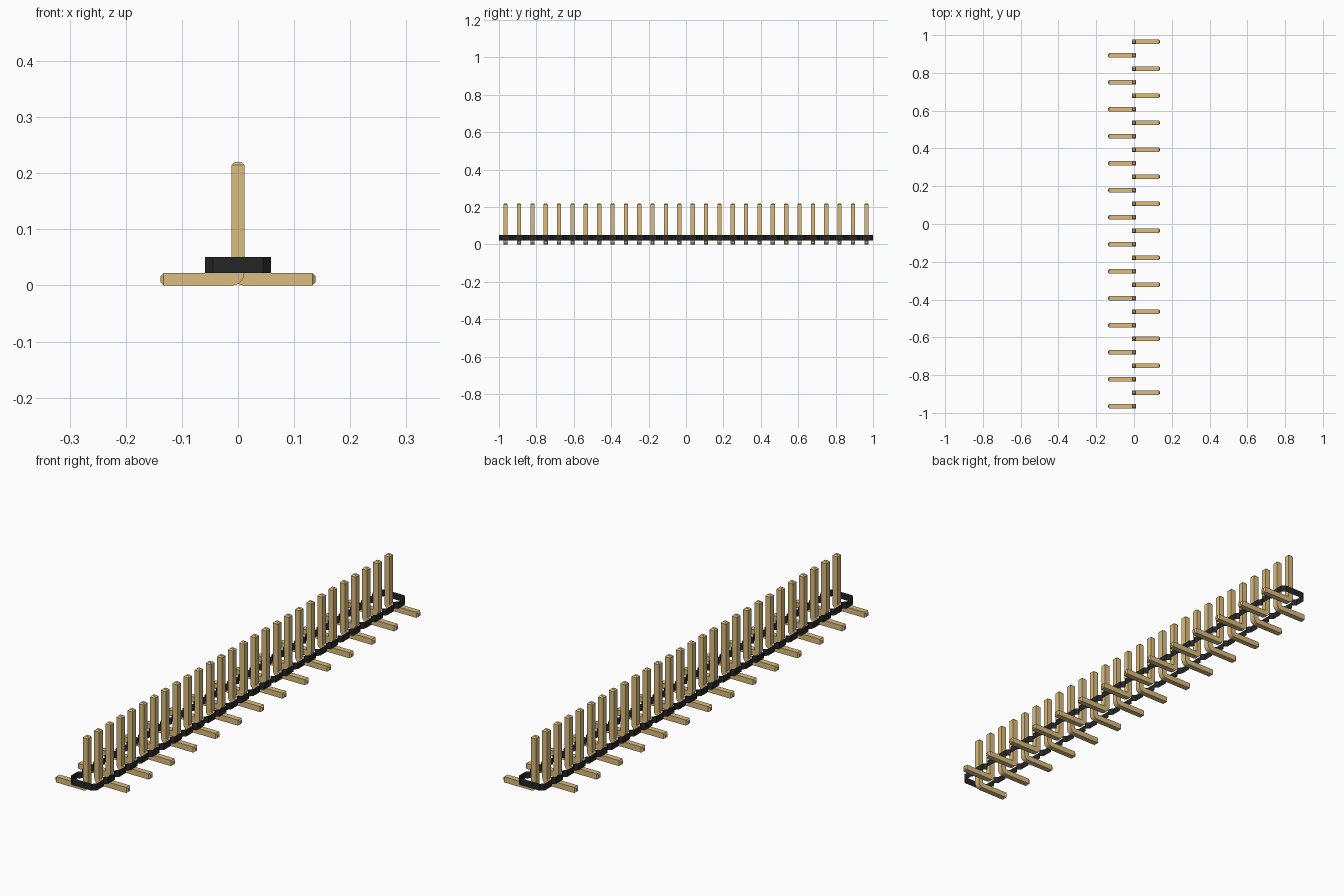
import bpy, bmesh, math

if "Cube" in bpy.data.objects:
    bpy.data.objects.remove(bpy.data.objects["Cube"])

COUNT = 28
PITCH = 2 / COUNT
PIN = 0.0225          # pin thickness
HALF = PIN / 2
TIP = 0.0056          # tip chamfer
TOP, REACH = 0.22, 0.138
WIDTH, NOTCH = 0.0588, 0.014
BASE, HEIGHT = 0.0225, 0.028


def material(name, colour):
    mat = bpy.data.materials.new(name)
    mat.use_nodes = True
    mat.diffuse_color = colour
    mat.node_tree.nodes["Principled BSDF"].inputs["Base Color"].default_value = colour
    return mat


def finish_mesh(bm, name, mat):
    mesh = bpy.data.meshes.new(name)
    bm.to_mesh(mesh)
    bm.free()
    mesh.materials.append(mat)
    return mesh


def add_object(name, mesh):
    obj = bpy.data.objects.new(name, mesh)
    bpy.context.collection.objects.link(obj)
    return obj


gold = material("pale gold metal", (0.708, 0.504, 0.211, 1))
black = material("black plastic", (0.019, 0.019, 0.019, 1))


# Bent square pin: stations of (inner point, outer point, half width)
def pin_mesh():
    small = HALF - TIP
    stations = [((small, TOP), (-small, TOP), small),
                ((HALF, TOP - TIP), (-HALF, TOP - TIP), HALF)]
    steps = 8
    for k in range(steps + 1):
        a = math.pi / 2 * k / steps
        outer = (HALF - PIN * math.cos(a), PIN - PIN * math.sin(a))
        stations.append(((HALF, PIN), outer, HALF))
    stations += [((REACH - TIP, PIN), (REACH - TIP, 0), HALF),
                 ((REACH, PIN - TIP), (REACH, TIP), small)]
    bm = bmesh.new()
    rings = []
    for inner, outer, w in stations:
        corners = [(inner, -w), (inner, w), (outer, w), (outer, -w)]
        rings.append([bm.verts.new((p[0], y, p[1])) for p, y in corners])
    for a, b in zip(rings, rings[1:]):
        for j in range(4):
            n = (j + 1) % 4
            bm.faces.new((a[j], a[n], b[n], b[j]))
    bm.faces.new(rings[0])
    bm.faces.new(rings[-1][::-1])
    bmesh.ops.remove_doubles(bm, verts=bm.verts, dist=1e-5)
    bmesh.ops.recalc_face_normals(bm, faces=bm.faces)
    return finish_mesh(bm, "pin", gold)


# Open housing wall, notched between neighbouring pins
def housing_mesh():
    side = []
    for i in range(COUNT):
        y = -1 + i * PITCH
        side += [(WIDTH - NOTCH, y), (WIDTH, y + NOTCH), (WIDTH, y + PITCH - NOTCH)]
    side.append((WIDTH - NOTCH, 1))
    outline = side + [(-x, -y) for x, y in side]
    bm = bmesh.new()
    low = [bm.verts.new((x, y, BASE)) for x, y in outline]
    high = [bm.verts.new((x, y, BASE + HEIGHT)) for x, y in outline]
    for i in range(len(outline)):
        n = (i + 1) % len(outline)
        bm.faces.new((low[i], low[n], high[n], high[i]))
    return finish_mesh(bm, "housing_wall", black)


add_object("housing_wall", housing_mesh())

# Row of pins with feet alternating right and left
shared = pin_mesh()
for i in range(COUNT):
    pin = add_object(f"pin_{i + 1}", shared)
    pin.location.y = -1 + (i + 0.5) * PITCH
    if i % 2 == 0:
        pin.rotation_euler.z = math.pi

# Smooth only the rounded bend
pin.select_set(True)
bpy.context.view_layer.objects.active = pin
bpy.ops.object.shade_smooth_by_angle(angle=math.radians(30))
